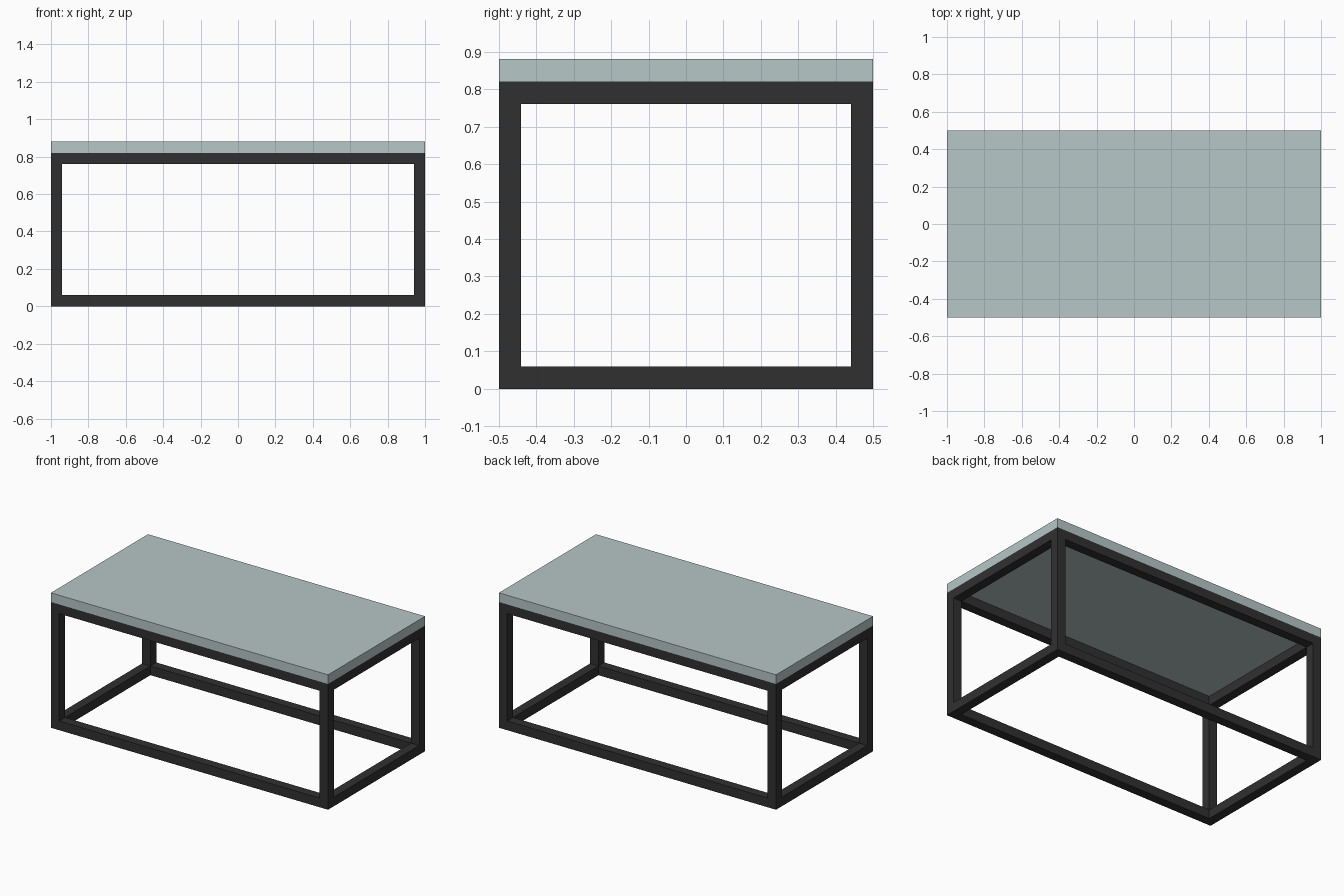
import bpy

if "Cube" in bpy.data.objects:
    bpy.data.objects.remove(bpy.data.objects["Cube"])

W, D, H, T = 2.0, 1.0, 0.82, 0.06  # frame size and bar thickness


def material(name, color):
    m = bpy.data.materials.new(name)
    m.diffuse_color = color
    m.use_nodes = True
    m.node_tree.nodes["Principled BSDF"].inputs["Base Color"].default_value = m.diffuse_color
    return m


def box(name, size, loc, mat):
    bpy.ops.mesh.primitive_cube_add(size=1, location=loc)
    o = bpy.context.object
    o.name = name
    o.scale = size
    bpy.ops.object.transform_apply(location=False, rotation=False, scale=True)
    o.data.materials.append(mat)
    return o


metal = material("dark_metal", (0.03, 0.03, 0.03, 1))
glass = material("pale_glass", (0.47, 0.57, 0.57, 1))

x, y = (W - T) / 2, (D - T) / 2

# Four full-height corner legs
for sx, side in ((-1, "left"), (1, "right")):
    for sy, face in ((-1, "front"), (1, "back")):
        box(f"{face}_{side}_leg", (T, T, H), (sx * x, sy * y, H / 2), metal)

# Lower and upper rails fitted between the legs
for z, level in ((T / 2, "lower"), (H - T / 2, "upper")):
    for s, face, side in ((-1, "front", "left"), (1, "back", "right")):
        box(f"{level}_{face}_rail", (W - 2 * T, T, T), (0, s * y, z), metal)
        box(f"{level}_{side}_rail", (T, D - 2 * T, T), (s * x, 0, z), metal)

# Table top slab
box("table_top", (W, D, 0.06), (0, 0, H + 0.03), glass)
